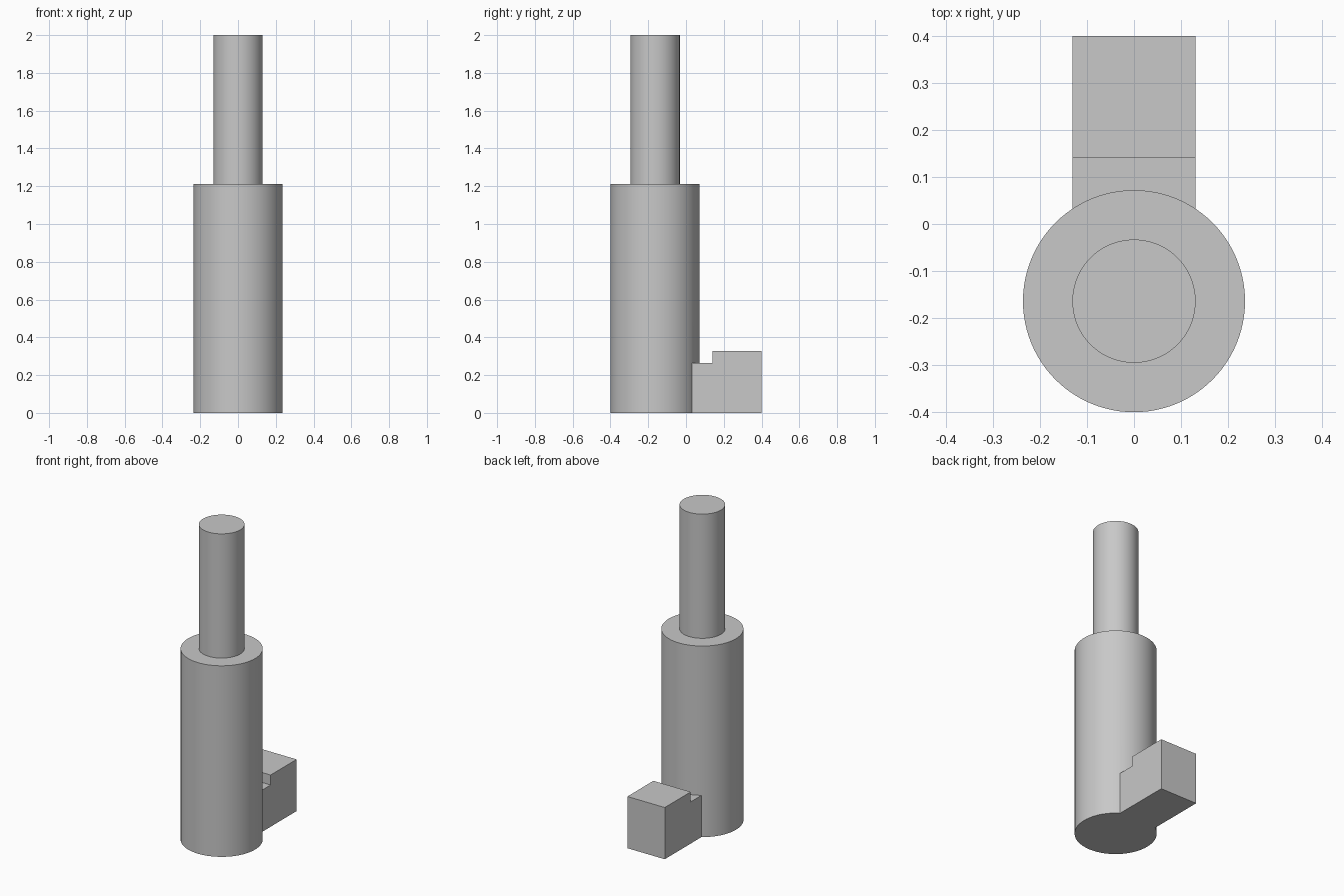
import bpy
import bmesh
import math

if "Cube" in bpy.data.objects:
    bpy.data.objects.remove(bpy.data.objects["Cube"], do_unlink=True)

AXIS_Y = -0.164
BODY_R, PIN_R = 0.236, 0.131
SHOULDER_Z, TOP_Z = 1.212, 2.0
SEGMENTS = 96

grey = bpy.data.materials.new("plain grey")
grey.use_nodes = True
colour = (0.58, 0.58, 0.58, 1)
grey.diffuse_color = colour
grey.node_tree.nodes["Principled BSDF"].inputs["Base Color"].default_value = colour


def make_object(name, bm):
    bmesh.ops.recalc_face_normals(bm, faces=bm.faces)
    mesh = bpy.data.meshes.new(name)
    bm.to_mesh(mesh)
    bm.free()
    mesh.materials.append(grey)
    obj = bpy.data.objects.new(name, mesh)
    bpy.context.collection.objects.link(obj)
    return obj


# Stepped shaft: rings joined from the base up to the pin's top
bm = bmesh.new()
rings = []
for radius, z in [(BODY_R, 0), (BODY_R, SHOULDER_Z), (PIN_R, SHOULDER_Z), (PIN_R, TOP_Z)]:
    angles = [math.tau * i / SEGMENTS for i in range(SEGMENTS)]
    rings.append([bm.verts.new((radius * math.cos(a), AXIS_Y + radius * math.sin(a), z))
                  for a in angles])
for low, high in zip(rings, rings[1:]):
    for i in range(SEGMENTS):
        j = (i + 1) % SEGMENTS
        bm.faces.new((low[i], low[j], high[j], high[i]))
bm.faces.new(rings[0])
bm.faces.new(rings[-1])
shaft = make_object("stepped_shaft", bm)

# Stepped foot block behind the shaft: side profile pushed across x
profile = [(-0.05, 0), (0.4, 0), (0.4, 0.328), (0.14, 0.328), (0.14, 0.265), (-0.05, 0.265)]
bm = bmesh.new()
side = bm.faces.new([bm.verts.new((-PIN_R, y, z)) for y, z in profile])
pushed = bmesh.ops.extrude_face_region(bm, geom=[side])["geom"]
bmesh.ops.translate(bm, vec=(2 * PIN_R, 0, 0),
                    verts=[v for v in pushed if isinstance(v, bmesh.types.BMVert)])
foot = make_object("foot_block", bm)

# Fuse the foot into the shaft as one solid
union = shaft.modifiers.new("fuse_foot", 'BOOLEAN')
union.operation = 'UNION'
union.solver = 'EXACT'
union.object = foot
bpy.ops.object.select_all(action='DESELECT')
shaft.select_set(True)
bpy.context.view_layer.objects.active = shaft
bpy.ops.object.modifier_apply(modifier=union.name)
bpy.data.objects.remove(foot, do_unlink=True)
bpy.ops.object.shade_smooth_by_angle(angle=math.radians(30))
